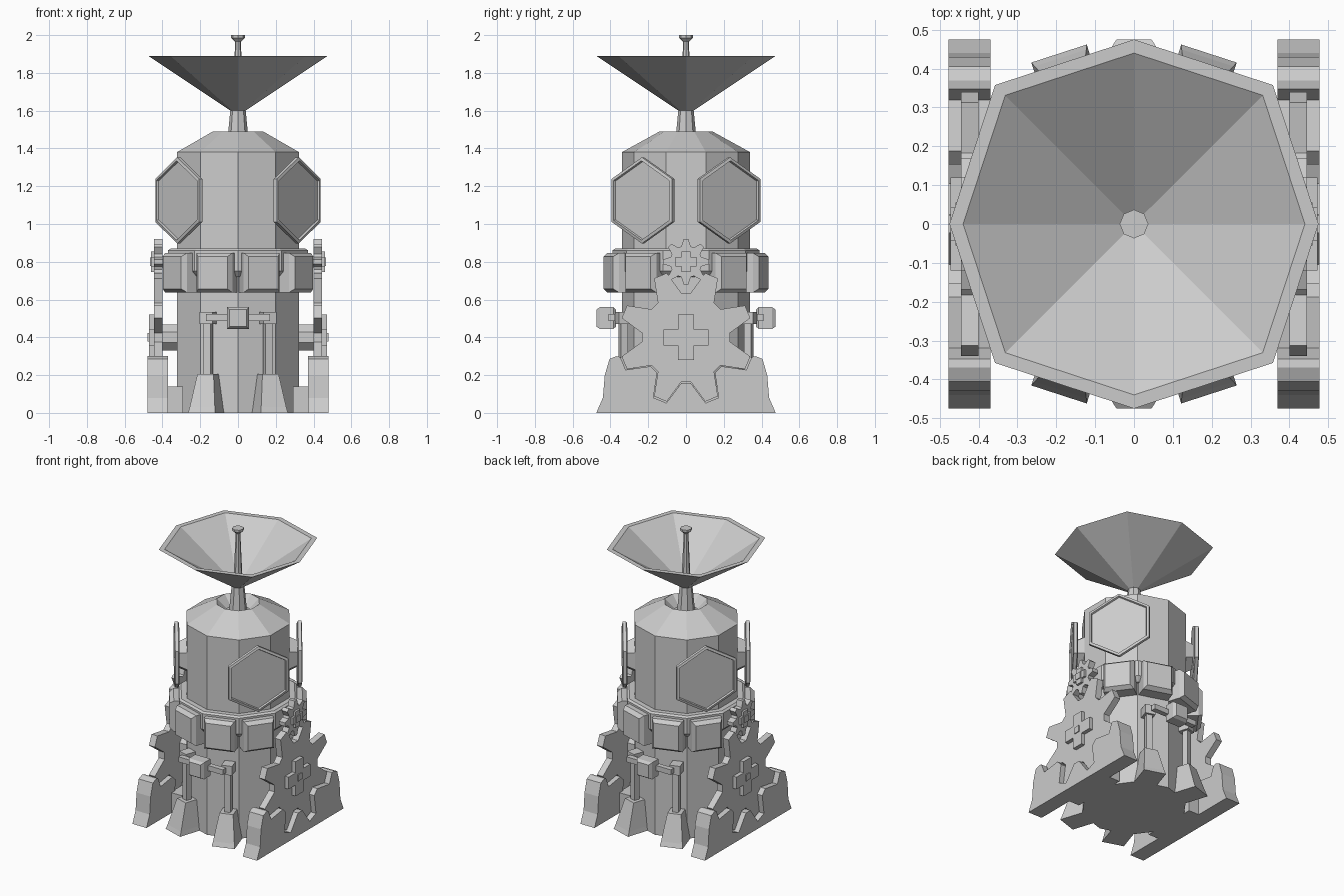
import bpy, bmesh
from math import sin, cos, radians
from mathutils import Matrix, Vector

cube = bpy.data.objects.get("Cube")
if cube:
    bpy.data.objects.remove(cube, do_unlink=True)

grey = bpy.data.materials.new("light_grey")
grey.use_nodes = True
COLOUR = (0.6, 0.6, 0.6, 1)
grey.diffuse_color = COLOUR
grey.node_tree.nodes["Principled BSDF"].inputs["Base Color"].default_value = COLOUR


def loft(name, sections, frame=Matrix()):
    """Skin equal-length outlines, cap both ends."""
    bm = bmesh.new()
    loops = [[bm.verts.new(frame @ Vector(p)) for p in s] for s in sections]
    n = len(loops[0])
    for a, b in zip(loops, loops[1:]):
        for i in range(n):
            j = (i + 1) % n
            bm.faces.new((a[i], a[j], b[j], b[i]))
    bm.faces.new(loops[0][::-1])
    bm.faces.new(loops[-1])
    bmesh.ops.recalc_face_normals(bm, faces=bm.faces)
    mesh = bpy.data.meshes.new(name)
    bm.to_mesh(mesh)
    bm.free()
    mesh.materials.append(grey)
    obj = bpy.data.objects.new(name, mesh)
    bpy.context.collection.objects.link(obj)
    return obj


def ring(n, r, z, phase=0.0, diagonal=1.0, centre=(0, 0)):
    """Regular outline; 'diagonal' stretches every other corner."""
    pts = []
    for i in range(n):
        a = radians(phase + 360 * i / n)
        k = r * (diagonal if i % 2 else 1)
        pts.append((centre[0] + k * cos(a), centre[1] + k * sin(a), z))
    return pts


def rect(u, v, hu, hv, w):
    return [(u - hu, v - hv, w), (u + hu, v - hv, w),
            (u + hu, v + hv, w), (u - hu, v + hv, w)]


def outward(angle):
    """Frame whose X runs sideways, Y up and Z outward; 0 is the front."""
    a = radians(angle)
    return Matrix(((cos(a), 0, sin(a), 0), (sin(a), 0, -cos(a), 0),
                   (0, 1, 0, 0), (0, 0, 0, 1)))


def gear_outline(z, tip, root, teeth, start):
    """Tooth tips and valleys, counted from the lowest point."""
    pts = []
    step = 360 / teeth
    for i in range(teeth):
        for r, mid in ((root, start), (tip, start + step / 2)):
            for da in (-0.13 * step, 0.13 * step):
                a = radians(mid + step * i + da)
                pts.append((r * sin(a), z - r * cos(a)))
    return pts


def plate(name, outline, w0, w1, frame):
    return loft(name, [[(u, v, w) for u, v in outline] for w in (w0, w1)], frame)


def plus_outline(z, arm, half):
    pts = []
    for su, sv in ((1, 1), (-1, 1), (-1, -1), (1, -1)):
        corner = [(su * arm, z + sv * half), (su * half, z + sv * half),
                  (su * half, z + sv * arm)]
        pts += corner if su * sv > 0 else corner[::-1]
    return pts


# Ten-sided body with a sunken crown
loft("body", [ring(10, r, z, 90) for r, z in
              ((0.34, 0), (0.34, 1.38), (0.14, 1.49), (0.075, 1.43))])
loft("collar", [ring(10, r, z, 90) for r, z in
                ((0.36, 0.72), (0.39, 0.75), (0.39, 0.86), (0.375, 0.87))])

# Dish, neck and feed antenna
loft("dish_neck", [ring(8, 0.058, 1.42), ring(8, 0.04, 1.61)])
loft("dish", [ring(8, r, z, 0, 1.065) for r, z in
              ((0.04, 1.6), (0.475, 1.89), (0.44, 1.89), (0.03, 1.615))])
loft("antenna", [ring(8, r, z) for r, z in
                 ((0.03, 1.61), (0.015, 1.965), (0.037, 1.985), (0.037, 2.0))])

# Four hexagonal panels on the diagonal faces
for angle in (54, 126, 234, 306):
    f = outward(angle)
    loft("hex_panel", [ring(6, r, w, 90, centre=(0, 1.125)) for r, w in
                       ((0.215, 0.37), (0.228, 0.377), (0.228, 0.398),
                        (0.21, 0.402), (0.205, 0.39))], f)
    loft("panel_mount", [ring(6, 0.13, 0.3, 90, centre=(0, 1.125)),
                         ring(6, 0.09, 0.375, 90, centre=(0, 1.125))], f)

# Eight pouches around the collar, leaving the sides free
for angle in (18, 54, 126, 162, 198, 234, 306, 342):
    loft("pouch", [rect(0, 0.742, hu, hv, w) for hu, hv, w in
                   ((0.1, 0.105, 0.32), (0.1, 0.105, 0.405), (0.082, 0.085, 0.432))],
         outward(angle))

# Gear drives with their cradles, on both sides
for angle, side in ((90, "left"), (270, "right")):
    f = outward(angle)
    plate(side + "_big_gear", gear_outline(0.4, 0.355, 0.235, 8, 0), 0.4, 0.445, f)
    plate(side + "_small_gear", gear_outline(0.8, 0.122, 0.085, 8, 22.5), 0.4, 0.445, f)
    for z, arm, half, w in ((0.4, 0.12, 0.042, 0.472), (0.8, 0.055, 0.025, 0.46)):
        plate(side + "_gear_cross", plus_outline(z, arm, half), 0.44, w, f)
        loft(side + "_gear_pin", [rect(0, z, 0.022, 0.022, w - 0.01),
                                  rect(0, z, 0.022, 0.022, w + 0.006)], f)
        loft(side + "_axle", [ring(8, 0.62 * arm, d, 22.5, centre=(0, z))
                              for d in (0.3, 0.41)], f)

    # Cradle whose cut-out follows the lower gear teeth
    cut = gear_outline(0.4, 0.363, 0.243, 8, 0)
    low = sorted((p for p in cut if p[1] < 0.33),
                 key=lambda p: Vector((0, -1)).angle_signed(Vector((p[0], p[1] - 0.4))))
    if low[0][0] > 0:
        low.reverse()
    edge = [(0.37, 0.3), (0.405, 0.285), (0.43, 0.2), (0.44, 0.08), (0.475, 0)]
    plate(side + "_cradle", low + edge + [(-u, v) for u, v in edge[::-1]], 0.37, 0.478, f)
    loft(side + "_cradle_mount", [rect(0, 0.07, 0.2, 0.07, w) for w in (0.29, 0.38)], f)

# Piston assemblies on front and back
for angle, end in ((0, "front"), (180, "back")):
    f = outward(angle)
    for s in (1, -1):
        g = outward(angle + 18 * s)
        u = 0.048 * s
        foot = ((0, 0.075, 0.477), (0.03, 0.07, 0.465), (0.205, 0.045, 0.41))
        outline = [[(u - h, z, 0.3), (u + h, z, 0.3), (u + h, z, w), (u - h, z, w)]
                   for z, h, w in foot]
        loft(end + "_foot", outline, g)
        loft(end + "_piston_rod", [rect(u, 0.34, 0.02, 0.16, w) for w in (0.345, 0.385)], g)
        loft(end + "_piston_clamp", [rect(u, 0.502, 0.035, 0.032, w)
                                     for w in (0.325, 0.4)], g)
    loft(end + "_crossbar", [rect(0, 0.505, 0.17, 0.018, w) for w in (0.375, 0.41)], f)
    loft(end + "_joint_block", [rect(0, 0.502, h, h, w) for h, w in
                                ((0.045, 0.37), (0.058, 0.385), (0.058, 0.455),
                                 (0.045, 0.475))], f)
